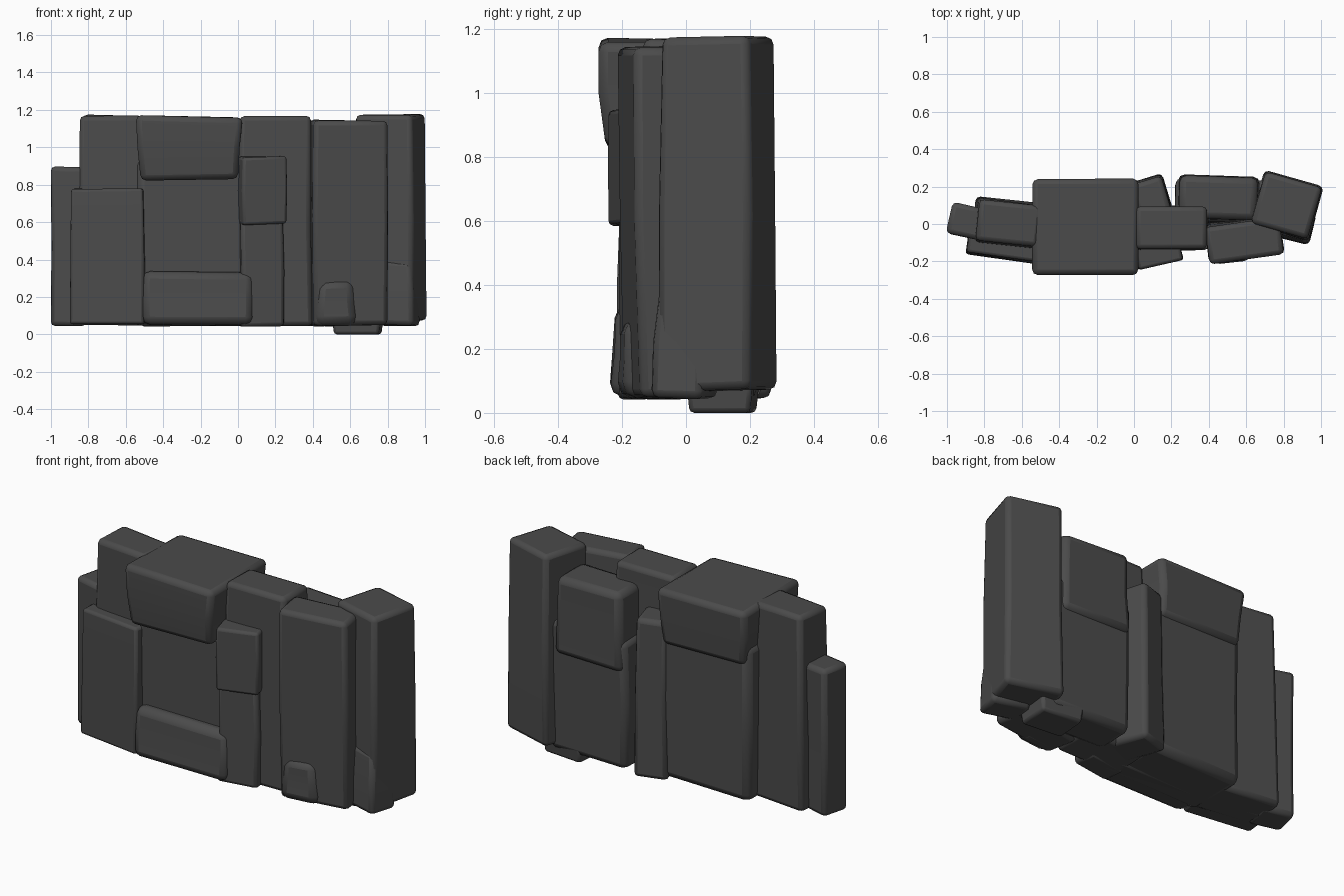
import bpy, bmesh, math, random
from mathutils import Vector, Matrix

random.seed(4)
if "Cube" in bpy.data.objects:
    bpy.data.objects.remove(bpy.data.objects["Cube"])

stone = bpy.data.materials.new("dark grey stone")
stone.use_nodes = True
grey = (.07, .07, .07, 1)
stone.diffuse_color = grey
stone.node_tree.nodes["Principled BSDF"].inputs["Base Color"].default_value = grey

FOOT = .04     # height where most stones start
TALL = 1.18    # height of the tallest stones


def rock(name, left, right, front, back, bottom=FOOT, top=TALL, yaw=0, taper=1, lean=0, wear=.025, rough=.008):
    """Worn block: turned by yaw, scaled by taper and shifted in y by lean towards its top."""
    centre = Vector(((left + right) / 2, (front + back) / 2, bottom))
    size = Vector((right - left, back - front, top - bottom))
    turn = Matrix.Rotation(math.radians(yaw), 3, 'Z')
    bm = bmesh.new()
    bmesh.ops.create_cube(bm, size=1)
    # A ring of loosened points halfway up keeps the sides uneven
    sides = [e for e in bm.edges if abs(e.verts[0].co.z - e.verts[1].co.z) > .5]
    bmesh.ops.subdivide_edges(bm, edges=sides, cuts=1, use_grid_fill=True)
    for v in bm.verts:
        rise = v.co.z + .5
        scale = 1 + (taper - 1) * rise
        spot = turn @ Vector((v.co.x * size.x * scale, v.co.y * size.y * scale, 0))
        spot += Vector((0, lean * rise, rise * size.z))
        if rise > .9:
            spot.z -= random.uniform(0, 2) * rough
        elif rise < .1:
            spot.z += random.uniform(0, 2) * rough
        else:
            spot += Vector((random.uniform(-rough, rough), random.uniform(-rough, rough), 0))
        v.co = centre + spot
    mesh = bpy.data.meshes.new(name)
    bm.to_mesh(mesh)
    bm.free()
    mesh.materials.append(stone)
    ob = bpy.data.objects.new(name, mesh)
    bpy.context.collection.objects.link(ob)
    bevel = ob.modifiers.new("worn edges", 'BEVEL')
    bevel.width = wear
    bevel.segments = 2
    bevel.limit_method = 'ANGLE'
    bevel.angle_limit = math.radians(35)
    bpy.ops.object.select_all(action='DESELECT')
    ob.select_set(True)
    bpy.context.view_layer.objects.active = ob
    bpy.ops.object.shade_smooth_by_angle(angle=math.radians(50))


# Left end: low outer slab, tall slab and the front slab leaning on it
rock("left_outer_slab", left=-.99, right=-.8, front=-.07, back=.1, top=.9, yaw=-13)
rock("left_tall_slab", left=-.86, right=-.48, front=-.12, back=.13, yaw=-6, taper=.88)
rock("left_front_slab", left=-.89, right=-.49, front=-.19, back=0, top=.79, yaw=-8, taper=.97, lean=.01, wear=.015)

# Recessed centre wall, its worn bottom ledge and the overhanging cap
rock("centre_wall", left=-.54, right=.05, front=-.16, back=.2, top=.95, wear=.04)
rock("centre_ledge", left=-.51, right=.08, front=-.24, back=0, top=.34, lean=.02, wear=.04)
rock("cap_boulder", left=-.52, right=0, front=-.25, back=.22, bottom=.82, taper=1.1, wear=.03, rough=.012)

# Middle columns, with a stepped block in front
rock("middle_column", left=0, right=.4, front=-.14, back=.1, top=1.17, taper=.95)
rock("step_block", left=.01, right=.25, front=-.22, back=-.09, bottom=.58, top=.96, yaw=13, wear=.015)
rock("step_base", left=0, right=.24, front=-.2, back=-.06, top=.64, yaw=8, taper=.95, wear=.02)
rock("middle_back_column", left=0, right=.19, front=0, back=.25, top=.97, yaw=17, taper=.9)

# Right half: back boulder with a swollen top, front column and the tall end slab
rock("right_back_boulder", left=.22, right=.72, front=0, back=.23, bottom=.03, top=.8, yaw=-2, lean=.01, wear=.035)
rock("right_back_head", left=.23, right=.67, front=.02, back=.26, bottom=.6, top=1.07, yaw=-2, taper=.95, wear=.035)
rock("right_front_column", left=.39, right=.79, front=-.17, back=.03, top=1.15, yaw=8, lean=-.02)
rock("right_end_slab", left=.65, right=.98, front=-.05, back=.25, bottom=.06, yaw=-16, taper=.95)

# Small stones along the foot
rock("right_corner_stone", left=.74, right=.96, front=-.09, back=.08, top=.4, yaw=-14, taper=.85, lean=.01)
rock("foot_stone", left=.4, right=.64, front=-.21, back=-.08, top=.3, yaw=6, taper=.85, wear=.05)
rock("base_stone", left=.52, right=.76, front=.02, back=.21, bottom=0, top=.1, yaw=-5, taper=1.1, wear=.015, rough=0)
